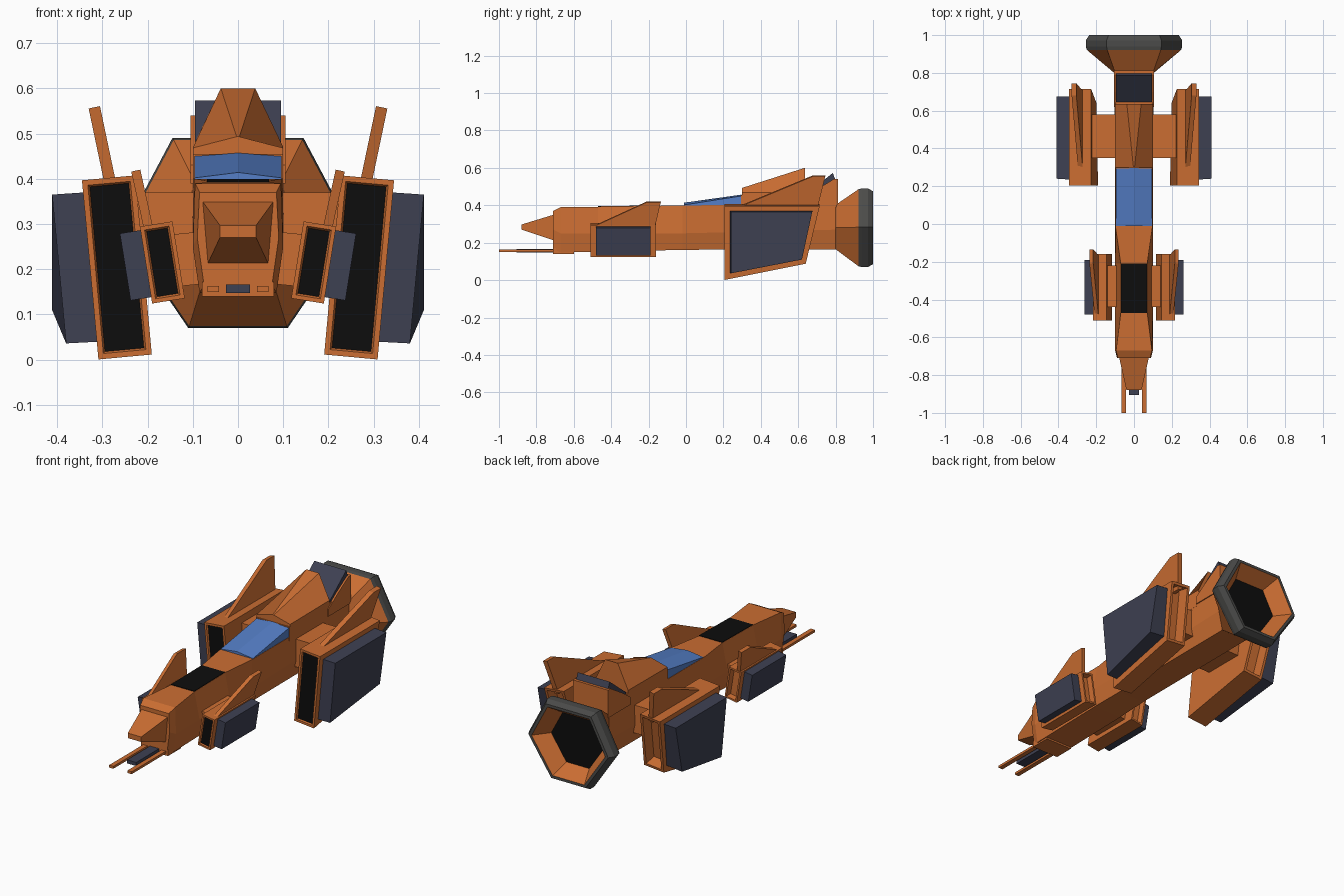
import bpy, bmesh

if "Cube" in bpy.data.objects:
    bpy.data.objects.remove(bpy.data.objects["Cube"])


def mat(name, c):
    m = bpy.data.materials.new(name)
    m.diffuse_color = (*c, 1)
    m.use_nodes = True
    m.node_tree.nodes["Principled BSDF"].inputs["Base Color"].default_value = m.diffuse_color
    return m


ORANGE = mat("orange hull", (0.60, 0.155, 0.032))
NAVY = mat("navy panel", (0.048, 0.052, 0.085))
BLACK = mat("black", (0.004, 0.004, 0.004))
BLUE = mat("blue glass", (0.09, 0.21, 0.57))
GREY = mat("dark grey", (0.07, 0.07, 0.067))


def loft(name, rings, mats=(ORANGE,), bands=None, end=0, mirror=False, recess=()):
    """Skin equal-length rings; bands = material per band; recess = (y sign, margin, depth, mat)."""
    bm = bmesh.new()
    vs = [[bm.verts.new(p) for p in r] for r in rings]
    n = len(rings[0])
    for b in range(len(rings) - 1):
        for i in range(n):
            j = (i + 1) % n
            f = bm.faces.new((vs[b][i], vs[b][j], vs[b + 1][j], vs[b + 1][i]))
            f.material_index = bands[b] if bands else 0
    bm.faces.new(vs[0])
    bm.faces.new(vs[-1]).material_index = end
    bmesh.ops.recalc_face_normals(bm, faces=bm.faces)
    for sign, margin, depth, mi in recess:
        f = max(bm.faces, key=lambda q: q.normal.y * sign)
        bmesh.ops.inset_region(bm, faces=[f], thickness=margin, use_even_offset=True)
        bmesh.ops.inset_region(bm, faces=[f], thickness=0.004, depth=-depth, use_even_offset=True)
        f.material_index = mi
    me = bpy.data.meshes.new(name)
    bm.to_mesh(me)
    bm.free()
    for m in mats:
        me.materials.append(m)
    ob = bpy.data.objects.new(name, me)
    bpy.context.collection.objects.link(ob)
    if mirror:
        ob.modifiers.new("mirror", 'MIRROR')
    return ob


def prism(name, prof, x0, x1, lean=0.0, z0=0.0, **kw):
    """Side profile (y, z) extruded from x0 to x1, leaning outward with height."""
    xm = (x0 + x1) / 2
    rings = [[(x + lean * (z - z0), y, z - lean * (x - xm)) for y, z in prof] for x in (x0, x1)]
    return loft(name, rings, **kw)


def rect(y0, y1, z0, z1):
    return [(y0, z0), (y1, z0), (y1, z1), (y0, z1)]


def section(y, wt, zt, wm, zm, wb, zb):
    """Six-sided cross-section: top, middle and bottom half widths and heights."""
    return [(-wt, y, zt), (wt, y, zt), (wm, y, zm), (wb, y, zb), (-wb, y, zb), (-wm, y, zm)]


def bell(y, s):
    return section(y, 0.145 * s, 0.28 + 0.21 * s, 0.255 * s, 0.283, 0.11 * s, 0.28 - 0.21 * s)


# Fuselage, waisted where the roof panel sits
loft("fuselage", [
    section(-0.71, 0.085, 0.37, 0.09, 0.27, 0.075, 0.165),
    section(-0.67, 0.095, 0.39, 0.1, 0.25, 0.085, 0.148),
    section(-0.47, 0.07, 0.392, 0.1, 0.25, 0.085, 0.152),
    section(-0.21, 0.07, 0.396, 0.1, 0.25, 0.085, 0.157),
    section(-0.02, 0.097, 0.40, 0.1, 0.25, 0.08, 0.162),
    section(0.81, 0.1, 0.402, 0.103, 0.27, 0.08, 0.165)])
prism("roof_panel", [(-0.47, 0.388), (-0.21, 0.392), (-0.21, 0.399), (-0.47, 0.395)],
      -0.069, 0.069, mats=(BLACK,))

# Nose cone and chin with twin guns
loft("nose", [[(-a, y, t), (a, y, t), (b, y, u), (-b, y, u)] for y, a, t, b, u in
              ((-0.70, 0.08, 0.352, 0.068, 0.21), (-0.88, 0.04, 0.297, 0.04, 0.27))])
prism("chin", rect(-0.71, -0.6, 0.14, 0.172), -0.08, 0.08)
prism("gun", rect(-1.0, -0.66, 0.15, 0.163), 0.042, 0.067, mirror=True)
prism("chin_sensor", rect(-0.905, -0.68, 0.147, 0.166), -0.027, 0.027, mats=(NAVY,))

# Windshield with a centre ridge
loft("windshield", [[(-0.096, y, 0.39), (-0.096, y, e), (0, y, c), (0.096, y, e), (0.096, y, 0.39)]
                    for y, e, c in ((-0.01, 0.402, 0.414), (0.297, 0.45, 0.457))], mats=(BLUE,))

# Raised rear deck, dorsal hump, tail block and sloped panel
prism("rear_deck", rect(0.295, 0.66, 0.38, 0.455), -0.1, 0.1)
loft("dorsal_hump", [[(-0.1, y, 0.45), (-0.1, y, e), (-w, y, t), (w, y, t), (0.1, y, e), (0.1, y, 0.45)]
                     for y, w, e, t in ((0.3, 0.003, 0.468, 0.493), (0.635, 0.038, 0.47, 0.60))])
prism("tail_block", [(0.62, 0.39), (0.62, 0.43), (0.70, 0.485), (0.79, 0.54), (0.812, 0.54), (0.812, 0.39)],
      -0.105, 0.105)
prism("tail_panel", [(0.645, 0.44), (0.645, 0.462), (0.785, 0.573), (0.798, 0.538)],
      -0.095, 0.095, mats=(NAVY,))

# Six-sided engine bell: flare, grey rim, hollow throat
loft("engine_bell", [
    section(0.80, 0.1, 0.402, 0.105, 0.28, 0.08, 0.165),
    bell(0.922, 0.98), bell(0.94, 1.0), bell(0.972, 1.0), bell(1.0, 0.93), bell(1.0, 0.86), bell(0.92, 0.62)],
    mats=(ORANGE, GREY, BLACK), bands=(0, 1, 1, 1, 1, 0), end=2)

# Front pods: connector, housing, side plate, fin
prism("front_connector", rect(-0.44, -0.22, 0.165, 0.28), 0.07, 0.145, 0.1, 0.21, mirror=True)
prism("front_pod", rect(-0.51, -0.16, 0.13, 0.30), 0.131, 0.203, 0.16, 0.213, mirror=True,
      mats=(ORANGE, BLACK), recess=((-1, 0.009, 0.006, 1), (1, 0.009, 0.03, 0)))
prism("front_side_plate", rect(-0.48, -0.19, 0.135, 0.283), 0.2, 0.25, 0.16, 0.213,
      mats=(NAVY,), mirror=True)
prism("front_fin", [(-0.49, 0.29), (-0.21, 0.418), (-0.135, 0.418), (-0.165, 0.29)],
      0.19, 0.21, 0.22, 0.30, mirror=True)

# Rear pods: same layout, larger, with a swept rear edge
prism("rear_connector", rect(0.35, 0.58, 0.22, 0.37), 0.08, 0.24, mirror=True)
prism("rear_pod", [(0.205, 0.006), (0.64, 0.093), (0.715, 0.402), (0.205, 0.402)],
      0.19, 0.308, 0.092, 0.0, mirror=True, mats=(ORANGE, BLACK),
      recess=((-1, 0.012, 0.008, 1), (1, 0.014, 0.06, 0)))
loft("rear_side_plate", [
    [(0.305, 0.235, 0.04), (0.313, 0.62, 0.12), (0.337, 0.675, 0.37), (0.337, 0.235, 0.37)],
    [(0.38, 0.24, 0.036), (0.411, 0.62, 0.11), (0.411, 0.675, 0.365), (0.411, 0.24, 0.365)]],
    mats=(NAVY,), mirror=True)
prism("rear_fin", [(0.24, 0.375), (0.68, 0.558), (0.745, 0.558), (0.70, 0.375)],
      0.272, 0.297, 0.21, 0.40, mirror=True)
